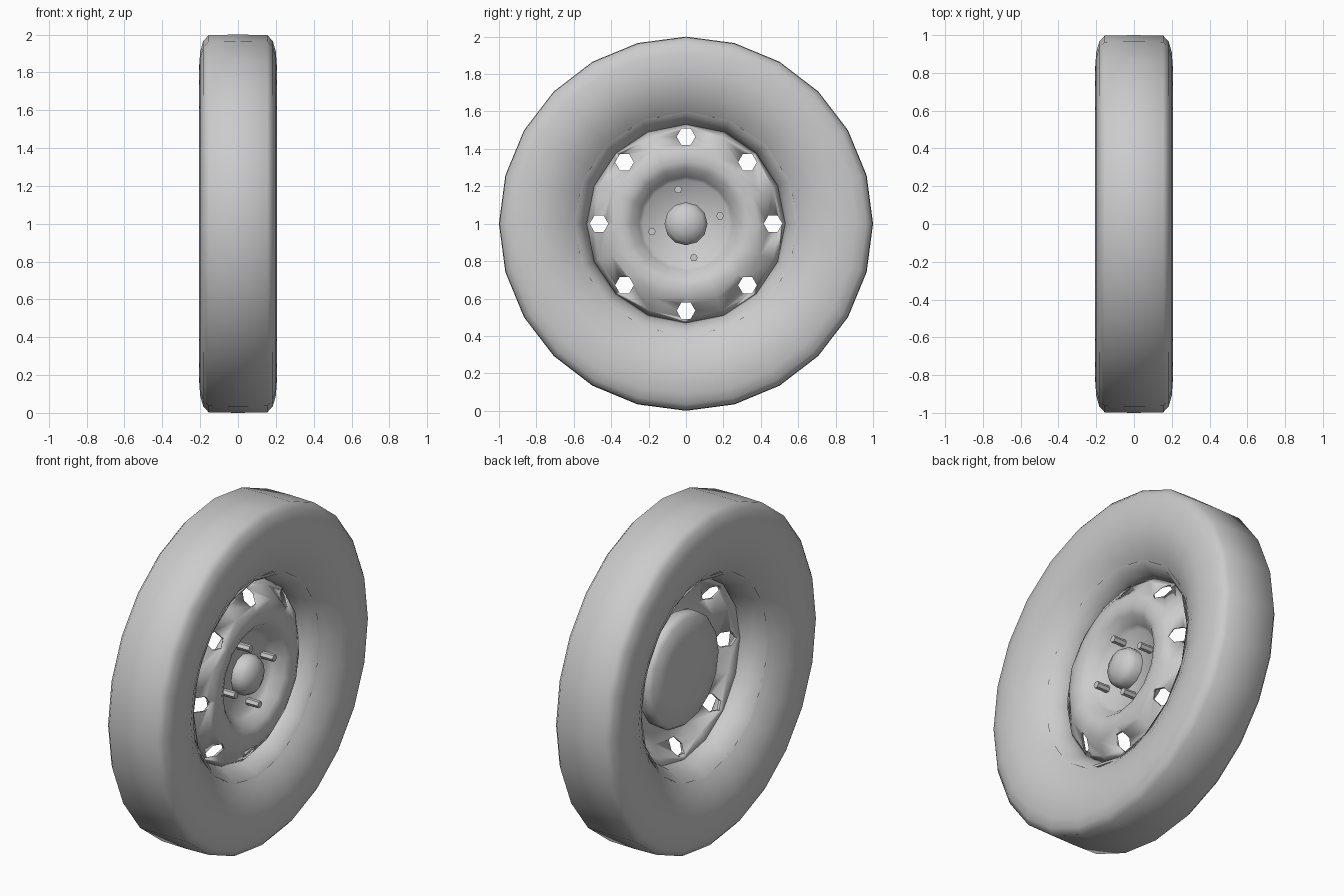
import bpy, bmesh, math
from mathutils import Matrix

cube = bpy.data.objects.get("Cube")
if cube:
    bpy.data.objects.remove(cube, do_unlink=True)

grey = bpy.data.materials.new("plain_grey")
grey.use_nodes = True
COLOUR = (0.6, 0.6, 0.6, 1)
grey.diffuse_color = COLOUR
grey.node_tree.nodes["Principled BSDF"].inputs["Base Color"].default_value = COLOUR


def select(obj):
    bpy.ops.object.select_all(action='DESELECT')
    obj.select_set(True)
    bpy.context.view_layer.objects.active = obj


def add_object(name, bm, smooth=60):
    mesh = bpy.data.meshes.new(name)
    bm.to_mesh(mesh)
    bm.free()
    mesh.materials.append(grey)
    obj = bpy.data.objects.new(name, mesh)
    bpy.context.collection.objects.link(obj)
    obj.location.z = 1
    select(obj)
    bpy.ops.object.shade_smooth_by_angle(angle=math.radians(smooth))
    return obj


def lathe(name, profile, sides):
    """Turn (x, radius) points around the axle; points run from +x to -x."""
    bm = bmesh.new()
    rings = []
    for x, r in profile:
        rings.append([bm.verts.new((x, r * math.sin(a), r * math.cos(a)))
                      for a in (2 * math.pi * i / sides for i in range(sides))])
    for a, b in zip(rings, rings[1:]):
        for i in range(sides):
            j = (i + 1) % sides
            bm.faces.new((a[i], b[i], b[j], a[j]))
    bmesh.ops.remove_doubles(bm, verts=bm.verts, dist=0.0005)
    return add_object(name, bm)


def rod(name, radius, length, x, distance, angle, sides):
    """Cylinder parallel to the axle, at a polar position on the wheel face."""
    bm = bmesh.new()
    spot = Matrix.Translation((x, distance * math.cos(angle), distance * math.sin(angle)))
    bmesh.ops.create_cone(bm, cap_ends=True, segments=sides, radius1=radius, radius2=radius,
                          depth=length, matrix=spot @ Matrix.Rotation(math.pi / 2, 4, 'Y'))
    return add_object(name, bm, 50)


# Tyre: half profile mirrored to the other side, sidewalls dipping to the rim
half = [(0.115, 0.59), (0.145, 0.63), (0.185, 0.71), (0.207, 0.81),
        (0.2, 0.91), (0.184, 0.965), (0.155, 0.997)]
lathe("tyre", half + [(0, 1.0)] + [(-x, r) for x, r in reversed(half)], 24)

# Rim barrel, open at the back
lathe("rim_barrel", [(0.115, 0.59), (0.125, 0.6), (0.11, 0.575), (0.06, 0.545),
                     (0.02, 0.53), (-0.04, 0.54), (-0.1, 0.57), (-0.125, 0.6),
                     (-0.115, 0.59)], 16)

# Pressed wheel disc with a raised ring, a sunken centre and a sloping vent band
disc = lathe("wheel_disc", [(0.03, 0), (0.03, 0.235), (0.055, 0.255), (0.105, 0.3),
                            (0.12, 0.335), (0.118, 0.385), (0.1, 0.43),
                            (0.05, 0.5), (0.015, 0.53)], 16)
solid = disc.modifiers.new("thickness", 'SOLIDIFY')
solid.thickness = 0.01
solid.offset = 0

# Eight vent holes through the disc
for i in range(8):
    cutter = rod("hole_cutter", 0.05, 0.3, 0.1, 0.465, math.pi * i / 4, 6)
    cutter.hide_render = True
    cut = disc.modifiers.new("vent", 'BOOLEAN')
    cut.operation = 'DIFFERENCE'
    cut.solver = 'EXACT'
    cut.object = cutter
select(disc)
for modifier in list(disc.modifiers):
    bpy.ops.object.modifier_apply(modifier=modifier.name)
for obj in [o for o in bpy.data.objects if o.name.startswith("hole_cutter")]:
    bpy.data.objects.remove(obj, do_unlink=True)

# Hub cap and wheel studs
lathe("hub_cap", [(0.14, 0), (0.132, 0.05), (0.11, 0.095), (0.08, 0.115), (0.025, 0.115)], 12)
for i in range(4):
    rod(f"wheel_stud_{i + 1}", 0.021, 0.09, 0.07, 0.187, math.radians(13 + 90 * i), 6)

# Brake drum behind the disc
lathe("brake_drum", [(0.1, 0.3), (0.08, 0.335), (0.03, 0.335), (0.005, 0.315),
                     (-0.01, 0.2), (-0.015, 0)], 16)
